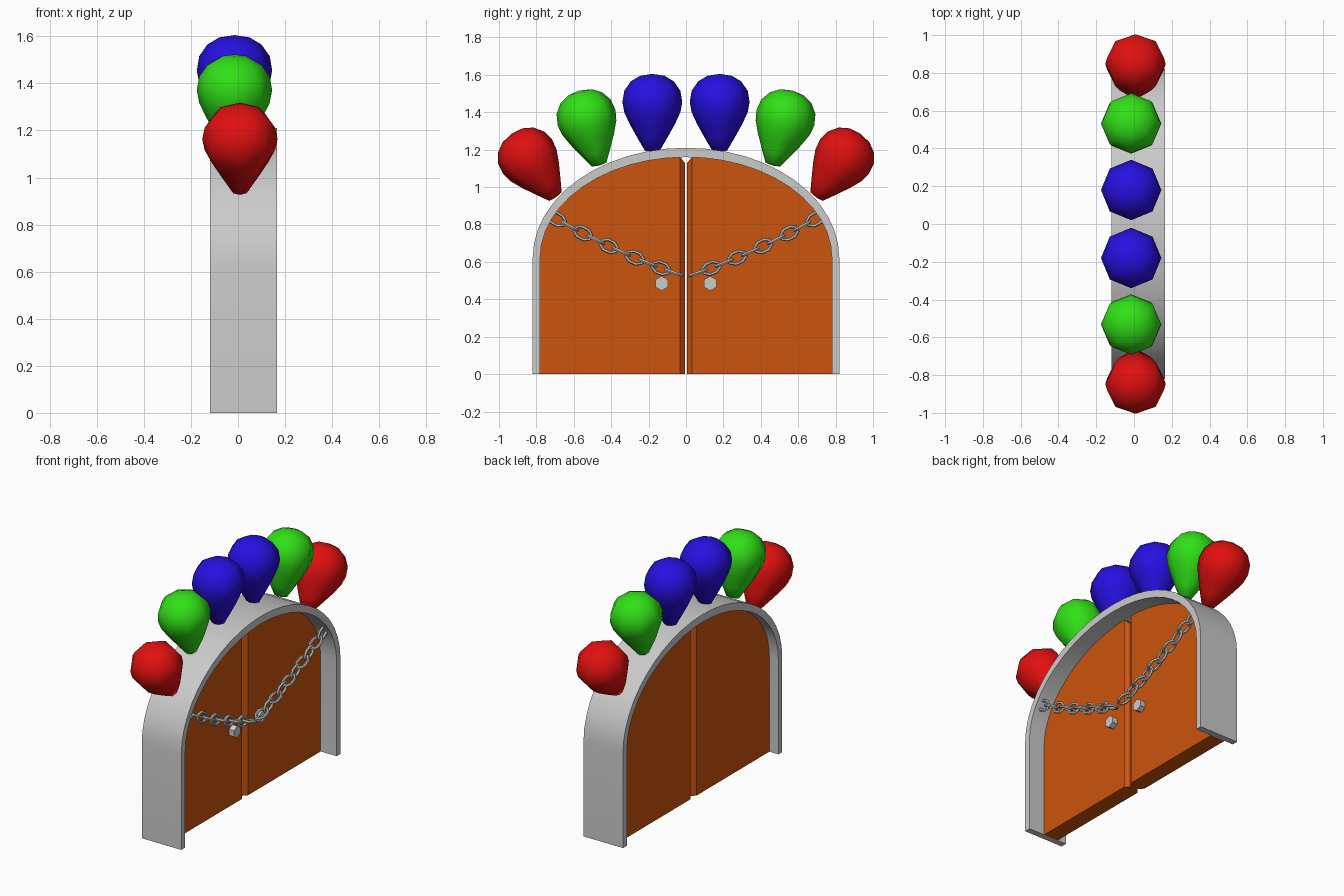
import bpy, bmesh
from math import sin, cos, pi, radians, atan2
from mathutils import Matrix, Vector

if "Cube" in bpy.data.objects:
    bpy.data.objects.remove(bpy.data.objects["Cube"])


def material(name, rgb):
    m = bpy.data.materials.new(name)
    m.diffuse_color = (*rgb, 1)
    m.use_nodes = True
    m.node_tree.nodes["Principled BSDF"].inputs["Base Color"].default_value = m.diffuse_color
    return m


ORANGE = material("orange", (0.6, 0.09, 0.004))
RED = material("red", (0.75, 0.005, 0.005))
GREEN = material("green", (0.03, 0.75, 0.008))
BLUE = material("blue", (0.02, 0.005, 0.75))


def finish(bm, name, mat=None, angle=30):
    bmesh.ops.recalc_face_normals(bm, faces=bm.faces)
    me = bpy.data.meshes.new(name)
    bm.to_mesh(me)
    bm.free()
    me.shade_smooth()
    me.set_sharp_from_angle(angle=radians(angle))
    if mat:
        me.materials.append(mat)
    ob = bpy.data.objects.new(name, me)
    bpy.context.collection.objects.link(ob)
    return ob


def arch(a, b, start=0, end=pi, n=24, spring=0.62):
    return [(a * cos(start + (end - start) * i / n),
             spring + b * sin(start + (end - start) * i / n)) for i in range(n + 1)]


def prism(outline, x0, x1):
    """Extrude a (y, z) outline along x."""
    bm = bmesh.new()
    face = bm.faces.new([bm.verts.new((x0, y, z)) for y, z in outline])
    ext = bmesh.ops.extrude_face_region(bm, geom=[face])
    verts = [g for g in ext["geom"] if isinstance(g, bmesh.types.BMVert)]
    bmesh.ops.translate(bm, verts=verts, vec=(x1 - x0, 0, 0))
    return bm


# Stone arch frame
outer = [(0.82, 0)] + arch(0.82, 0.59) + [(-0.82, 0)]
inner = [(0.78, 0)] + arch(0.78, 0.54) + [(-0.78, 0)]
finish(prism(outer + inner[::-1], -0.12, 0.165), "arch_frame")


def door(side, name):
    gap = 0.006
    pts = [(gap, 0), (0.785, 0)] + arch(0.785, 0.545, 0, pi / 2 - 0.045, 12) + [(gap, 1.13)]
    bm = prism([(side * y, z) for y, z in pts], -0.055, 0.05)
    # chamfer the upright edges where the doors meet
    edges = [e for e in bm.edges
             if all(abs(v.co.y) < 0.01 for v in e.verts)
             and abs(e.verts[0].co.z - e.verts[1].co.z) > 0.5]
    bmesh.ops.bevel(bm, geom=edges, offset=0.025, segments=1, affect='EDGES')
    finish(bm, name, ORANGE)


def knob(side, name):
    bm = bmesh.new()
    m = (Matrix.Translation((0.062, side * 0.13, 0.485))
         @ Matrix.Rotation(pi / 2, 4, 'Y') @ Matrix.Rotation(pi / 6, 4, 'Z'))
    bmesh.ops.create_cone(bm, cap_ends=True, segments=6, radius1=0.039,
                          radius2=0.039, depth=0.05, matrix=m)
    finish(bm, name)


def add_link(bm, matrix, n=8, k=6, tube=0.0095):
    """Oval ring in the local XY plane, long along X."""
    rings = []
    for i in range(n):
        a = 2 * pi * (i + 0.5) / n
        c = Vector((0.05 * cos(a), 0.032 * sin(a), 0))
        out = Vector((cos(a), sin(a), 0))
        rings.append([bm.verts.new(matrix @ (c + tube * (cos(t) * out + Vector((0, 0, sin(t))))))
                      for t in (2 * pi * j / k for j in range(k))])
    for i in range(n):
        r, s = rings[i], rings[(i + 1) % n]
        for j in range(k):
            bm.faces.new((r[j], s[j], s[(j + 1) % k], r[(j + 1) % k]))


def chain(side, name):
    # sagging run from the middle of the doors up to the frame
    count, x = 10, 0.127
    path = lambda y: 0.52 + 0.33 * y + 0.17 * y * y
    bm = bmesh.new()
    for i in range(count):
        y = 0.065 + 0.0695 * i
        slope = atan2(0.33 + 0.34 * y, 1)
        along = Vector((0, side * cos(slope), sin(slope)))
        face = Vector((1, 0, 0))
        across = face.cross(along)
        if i % 2 == 0:              # every other link is turned edge-on
            face, across = across, -face
        m = Matrix((along, across, face)).transposed().to_4x4()
        add_link(bm, Matrix.Translation((x, side * y, path(y))) @ m)
    finish(bm, name, angle=50)


BALLOON = [(0, 0), (0.04, 0.005), (0.078, 0.07), (0.12, 0.145), (0.15, 0.21), (0.16, 0.265),
           (0.15, 0.325), (0.115, 0.375), (0.065, 0.405), (0, 0.415)]


def balloon(name, mat, base, tilt):
    bm = bmesh.new()
    vs = [bm.verts.new((r, 0, z)) for r, z in BALLOON]
    es = [bm.edges.new(p) for p in zip(vs, vs[1:])]
    bmesh.ops.spin(bm, geom=vs + es, cent=(0, 0, 0), axis=(0, 0, 1),
                   angle=2 * pi, steps=8, use_merge=True)
    bmesh.ops.remove_doubles(bm, verts=bm.verts, dist=1e-4)
    bm.transform(Matrix.Translation(base) @ Matrix.Rotation(-tilt, 4, 'X'))
    finish(bm, name, mat, 60)


# Doors, knobs, chains and balloons, mirrored in pairs
for side, tag in ((-1, "left"), (1, "right")):
    door(side, f"door_{tag}")
    knob(side, f"knob_{tag}")
    chain(side, f"chain_{tag}")
    for label, mat, x, y, z, tilt in (("blue", BLUE, -0.015, 0.18, 1.19, 0),
                                      ("green", GREEN, -0.015, 0.463, 1.115, 15),
                                      ("red", RED, 0.008, 0.695, 0.945, 35)):
        balloon(f"{label}_balloon_{tag}", mat, (x, side * y, z), side * radians(tilt))
